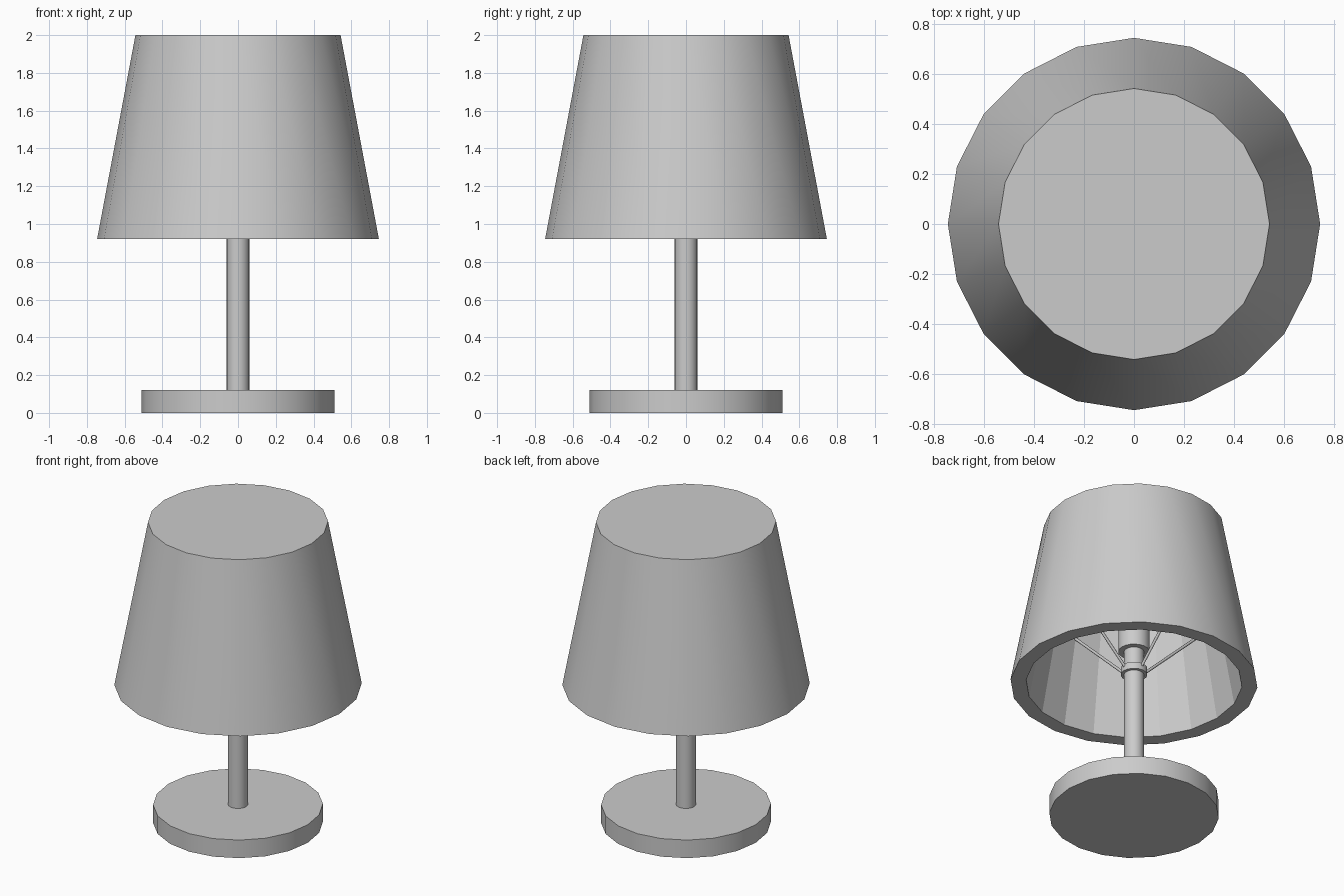
import bpy, bmesh
from math import cos, sin, pi, radians
from mathutils import Vector

if "Cube" in bpy.data.objects:
    bpy.data.objects.remove(bpy.data.objects["Cube"])

SIDES = 20


def lathe(name, profile, sides=SIDES, smooth=True, flat_segments=()):
    """Revolve an (r, z) profile around z; r = 0 ends close to a point."""
    bm = bmesh.new()
    rings = []
    for r, z in profile:
        n = 1 if r == 0 else sides
        rings.append([bm.verts.new((r * cos(2 * pi * i / sides),
                                    r * sin(2 * pi * i / sides), z)) for i in range(n)])
    for s, (a, b) in enumerate(zip(rings, rings[1:])):
        for i in range(sides):
            j = (i + 1) % sides
            loop = [a[i % len(a)], a[j % len(a)], b[j % len(b)], b[i % len(b)]]
            face = bm.faces.new(list(dict.fromkeys(loop)))
            face.material_index = 0
            face.smooth = smooth and s not in flat_segments
    bmesh.ops.recalc_face_normals(bm, faces=bm.faces)
    # Sharp edges wherever the profile turns a corner
    for e in bm.edges:
        if len(e.link_faces) == 2 and e.calc_face_angle(0) > radians(35):
            e.smooth = False
    mesh = bpy.data.meshes.new(name)
    bm.to_mesh(mesh)
    bm.free()
    obj = bpy.data.objects.new(name, mesh)
    bpy.context.collection.objects.link(obj)
    return obj


def disc(name, r, z0, z1):
    return lathe(name, [(0, z0), (r, z0), (r, z1), (0, z1)])


def rod(name, start, end, r):
    a, b = Vector(start), Vector(end)
    bpy.ops.mesh.primitive_cylinder_add(vertices=8, radius=r, depth=(b - a).length,
                                        location=(a + b) / 2)
    obj = bpy.context.object
    obj.name = name
    obj.rotation_euler = (b - a).to_track_quat('Z', 'Y').to_euler()
    bpy.ops.object.shade_smooth_by_angle(angle=radians(50))


# Foot and stem
disc("base", 0.512, 0, 0.12)
disc("stem", 0.06, 0.12, 1.16)

# Collar carrying the shade, and the bulb socket
disc("collar", 0.08, 0.98, 1.025)
disc("socket", 0.095, 1.14, 1.38)

# Bulb inside the shade
lathe("bulb", [(0, 1.36), (0.07, 1.36), (0.08, 1.42), (0.125, 1.50),
               (0.13, 1.56), (0.10, 1.63), (0.055, 1.665), (0, 1.675)])

# Thick shade, closed on top, faceted on the inside
lathe("shade", [(0, 2.0), (0.543, 2.0), (0.746, 0.92), (0.652, 0.92),
                (0.468, 1.91), (0, 1.91)], flat_segments=(3,))

# Four struts from collar to shade
for k in range(4):
    c, s = cos(k * pi / 2), sin(k * pi / 2)
    rod(f"strut_{k + 1}", (0.06 * c, 0.06 * s, 1.0), (0.555 * c, 0.555 * s, 1.48), 0.009)
